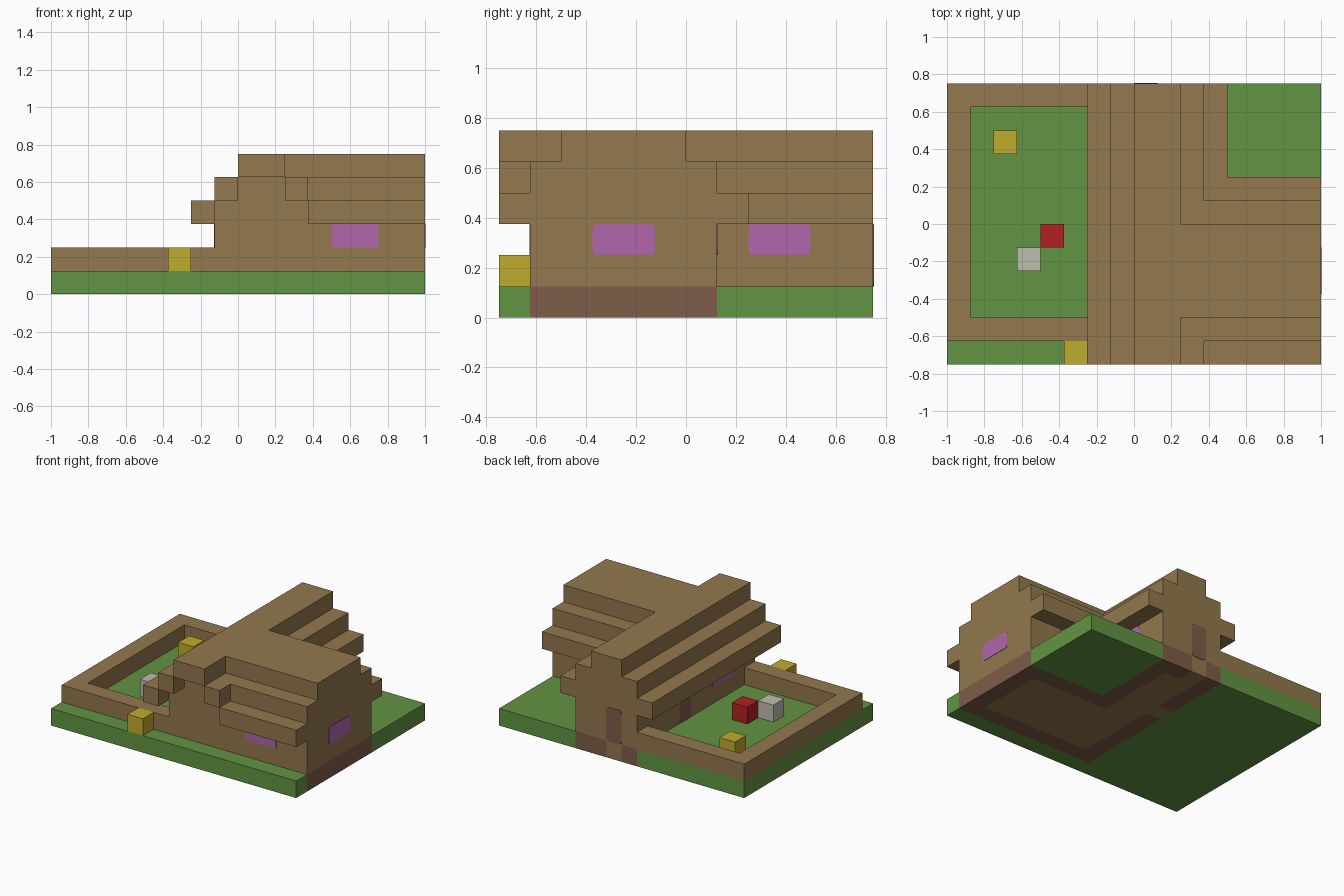
import bpy
import bmesh
from mathutils import Vector

if "Cube" in bpy.data.objects:
    bpy.data.objects.remove(bpy.data.objects["Cube"])

U = 0.125  # block size


def material(name, rgb):
    lin = [(c / 255 / 12.92) if c < 11 else ((c / 255 + 0.055) / 1.055) ** 2.4 for c in rgb]
    m = bpy.data.materials.new(name)
    m.use_nodes = True
    m.diffuse_color = (*lin, 1)
    m.node_tree.nodes["Principled BSDF"].inputs["Base Color"].default_value = (*lin, 1)
    return m


GRASS = material("grass green", (98, 148, 66))
WOOD = material("plank brown", (147, 120, 78))
DARK = material("dark brown", (126, 92, 72))
GLASS = material("window purple", (178, 102, 172))
YELLOW = material("yellow", (192, 172, 46))
RED = material("red", (178, 32, 36))
PALE = material("pale grey", (190, 190, 176))


def finish(name, bm, *mats):
    mesh = bpy.data.meshes.new(name)
    bm.normal_update()
    bm.to_mesh(mesh)
    bm.free()
    for m in mats:
        mesh.materials.append(m)
    ob = bpy.data.objects.new(name, mesh)
    bpy.context.collection.objects.link(ob)
    return ob


def add_box(bm, lo, hi):
    lo, hi = Vector(lo), Vector(hi)
    verts = bmesh.ops.create_cube(bm, size=1)["verts"]
    for v in verts:
        v.co = (lo + hi) / 2 + v.co * (hi - lo)


def box(name, lo, hi, mat):
    bm = bmesh.new()
    add_box(bm, lo, hi)
    return finish(name, bm, mat)


def block(name, x, y, mat):
    return box(name, (x, y, U), (x + U, y + U, 2 * U), mat)


def plate(name, axis, at, lo, z, width, height, mat, radius=0.02):
    """Thin panel on the wall plane axis = at, with rounded corners."""
    t = 0.003
    a, b = [0, 0, z], [0, 0, z + height]
    a[axis], b[axis] = at - t, at + t
    a[1 - axis], b[1 - axis] = lo, lo + width
    bm = bmesh.new()
    add_box(bm, a, b)
    if radius:
        across = [e for e in bm.edges
                  if abs(e.verts[0].co[axis] - e.verts[1].co[axis]) > t]
        bmesh.ops.bevel(bm, geom=across, offset=radius, segments=3,
                        profile=0.5, affect='EDGES')
    return finish(name, bm, mat)


# Ground slab: grass with a sunk foundation ring, floor and door sills
def in_house(x, y):
    return (-0.125 < x < 0.375 and -0.625 < y < 0.75) or (0 < x < 1 and -0.625 < y < 0.125)


def ground_index(x, y):
    if not in_house(x, y):
        return 0
    if (0 < x < U and y > 0.625) or (x < 0 and U < y < 2 * U):
        return 2
    inner = all(in_house(x + i * U, y + j * U) for i in (-1, 0, 1) for j in (-1, 0, 1))
    return 2 if inner else 1


bm = bmesh.new()
bmesh.ops.create_grid(bm, x_segments=16, y_segments=12, size=1)
for v in bm.verts:
    v.co.y *= 0.75
ext = bmesh.ops.extrude_face_region(bm, geom=bm.faces[:], use_keep_orig=True)
for v in ext["geom"]:
    if isinstance(v, bmesh.types.BMVert):
        v.co.z = U
bmesh.ops.recalc_face_normals(bm, faces=bm.faces[:])
for f in bm.faces:
    c = f.calc_center_median() * 0.97
    f.material_index = ground_index(c.x, c.y)
finish("ground", bm, GRASS, DARK, WOOD)


# House wings: stepped gable body and stepped roof
def wing(name, along, centre, ridge, body, roof, mitre):
    def span(bm, c0, c1, l0, l1, z0, z1):
        if along == 'Y':
            add_box(bm, (c0, l0, z0), (c1, l1, z1))
        else:
            add_box(bm, (l0, c0, z0), (l1, c1, z1))

    walls = bmesh.new()
    span(walls, centre - ridge - U, centre + ridge + U, *body, U, 4 * U)
    span(walls, centre - ridge, centre + ridge, *body, 4 * U, 5 * U)
    finish(name + "_walls", walls, WOOD)

    steps = bmesh.new()
    for i in range(2):
        z, outer = (3 + i) * U, ridge + (2 - i) * U
        start = roof[0] - mitre * i
        for s in (-1, 1):
            edges = sorted((centre + s * outer, centre + s * (outer - U)))
            span(steps, *edges, start, roof[1], z, z + U)
    span(steps, centre - ridge, centre + ridge, roof[0] - mitre, roof[1], 5 * U, 6 * U)
    finish(name + "_roof", steps, WOOD)


wing("long_wing", 'Y', 0.125, U, (-0.625, 0.75), (-0.75, 0.75), 0)
wing("cross_wing", 'X', -0.25, 2 * U, (0.25, 1), (0.375, 1), U)

# Windows and doors
plate("front_window", 1, -0.625, 0.5, 2 * U, 2 * U, U, GLASS, 0)
plate("back_window", 1, 0.125, 0.5, 2 * U, 2 * U, U, GLASS)
plate("end_window", 0, 1, -0.375, 2 * U, 2 * U, U, GLASS)
plate("side_window", 0, 0.375, 0.25, 2 * U, 2 * U, U, GLASS)
plate("yard_window", 0, -0.125, -0.375, 2 * U, 2 * U, U, GLASS)
plate("back_door", 1, 0.75, 0, U, U, 2 * U, DARK)
plate("yard_door", 0, -0.125, U, U, U, 2 * U, DARK)

# Yard fence
box("fence_side", (-1, -0.625, U), (-0.875, 0.75, 2 * U), WOOD)
box("fence_front", (-0.875, -0.625, U), (-0.125, -0.5, 2 * U), WOOD)
box("fence_back", (-0.875, 0.625, U), (-0.125, 0.75, 2 * U), WOOD)

# Loose blocks
block("yard_yellow_block", -0.75, 0.375, YELLOW)
block("front_yellow_block", -0.375, -0.75, YELLOW)
block("red_block", -0.5, -0.125, RED)
block("pale_block", -0.625, -0.25, PALE)
